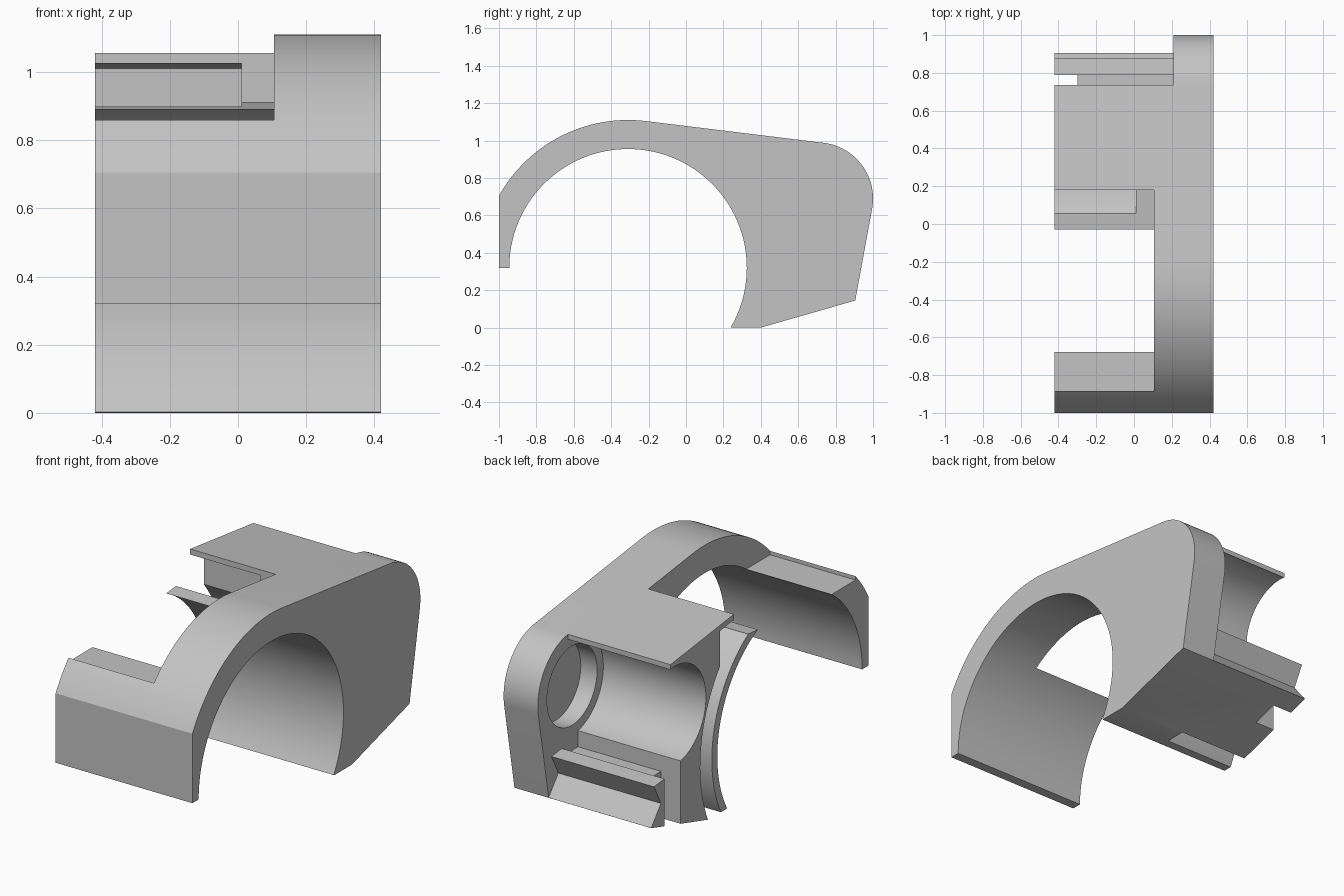
import bpy, bmesh
from math import cos, sin, radians, pi

cube = bpy.data.objects.get("Cube")
if cube:
    bpy.data.objects.remove(cube, do_unlink=True)

grey = bpy.data.materials.new("plain grey")
grey.use_nodes = True
grey.diffuse_color = (0.55, 0.55, 0.55, 1)
grey.node_tree.nodes["Principled BSDF"].inputs["Base Color"].default_value = (0.55, 0.55, 0.55, 1)

ARCH = (-0.31, 0.32)     # centre of the round arch (y, z)
BORE = (0.70, 0.69)      # centre of the rear bore (y, z)
END = -0.5               # cutters start beyond the open end


def arc(centre, r, a, b, n=32):
    """Points of an arc in the y-z plane, angles in degrees."""
    steps = [radians(a + (b - a) * i / n) for i in range(n + 1)]
    return [(centre[0] + r * cos(t), centre[1] + r * sin(t)) for t in steps]


def prism(name, outline, x0, x1):
    """Extrude a y-z outline along x."""
    bm = bmesh.new()
    face = bm.faces.new([bm.verts.new((x0, y, z)) for y, z in outline])
    ext = bmesh.ops.extrude_face_region(bm, geom=[face])
    verts = [v for v in ext["geom"] if isinstance(v, bmesh.types.BMVert)]
    bmesh.ops.translate(bm, verts=verts, vec=(x1 - x0, 0, 0))
    bmesh.ops.recalc_face_normals(bm, faces=bm.faces)
    mesh = bpy.data.meshes.new(name)
    bm.to_mesh(mesh)
    bm.free()
    ob = bpy.data.objects.new(name, mesh)
    bpy.context.collection.objects.link(ob)
    mesh.materials.append(grey)
    return ob


def cut(target, name, outline, x0, x1):
    """Subtract a prism from the target and discard it."""
    cutter = prism(name, outline, x0, x1)
    cutter.hide_render = True
    mod = target.modifiers.new(name, "BOOLEAN")
    mod.operation, mod.solver, mod.object = "DIFFERENCE", "EXACT", cutter
    bpy.context.view_layer.objects.active = target
    bpy.ops.object.modifier_apply(modifier=name)
    bpy.data.objects.remove(cutter, do_unlink=True)


# Full side profile: arch, sloping top, rounded back and sloping underside
profile = ([(-1, 0.32)] + arc(ARCH, 0.79, 150.8, 83)
           + arc(BORE, 0.30, 83, -10)
           + [(0.905, 0.145), (0.40, 0), (0.245, 0)]
           + arc(ARCH, 0.635, -30, 180, 64))
body = prism("arched_housing", profile, -0.42, 0.42)

# Open window over the arch, leaving a low lip at the front
cut(body, "window", [(-0.887, 1.3), (-0.887, 0.838), (-0.4, 0.838), (-0.03, 0.838),
                     (-0.03, 0.89), (0.18, 0.91), (0.18, 1.3)], END, 0.105)

# Curved channel that separates the thin inner shell from the web
channel = (arc(ARCH, 0.683, 57.7, -35) + arc(ARCH, 0.785, -35, 39)
           + [(0.30, 1.01), (0.18, 1.025), (0.055, 1.025)])
cut(body, "channel", channel, END, 0.01)

# Rear opening: bore, ledge, and the grooved rail
rear = ([(0.735, 1.3), (0.735, 0.96)] + arc(BORE, 0.275, 83, 259)
        + [(0.647, 0.33), (0.79, 0.33), (0.79, 0.375), (0.88, 0.365),
           (0.82, 0.25), (0.92, 0.127), (1.2, 0.127), (1.2, 1.3)])
cut(body, "rear_opening", rear, END, 0.21)

# Slot between rail and web at the open end
cut(body, "slot", [(0.647, -0.1), (0.79, -0.1), (0.79, 0.36), (0.647, 0.36)], END, -0.30)

# Round recess in the side plate
cut(body, "recess", arc(BORE, 0.22, 0, 352.5, 47), 0.15, 0.31)

bpy.ops.object.select_all(action="DESELECT")
body.select_set(True)
bpy.context.view_layer.objects.active = body
bpy.ops.object.shade_smooth_by_angle(angle=pi / 8)
